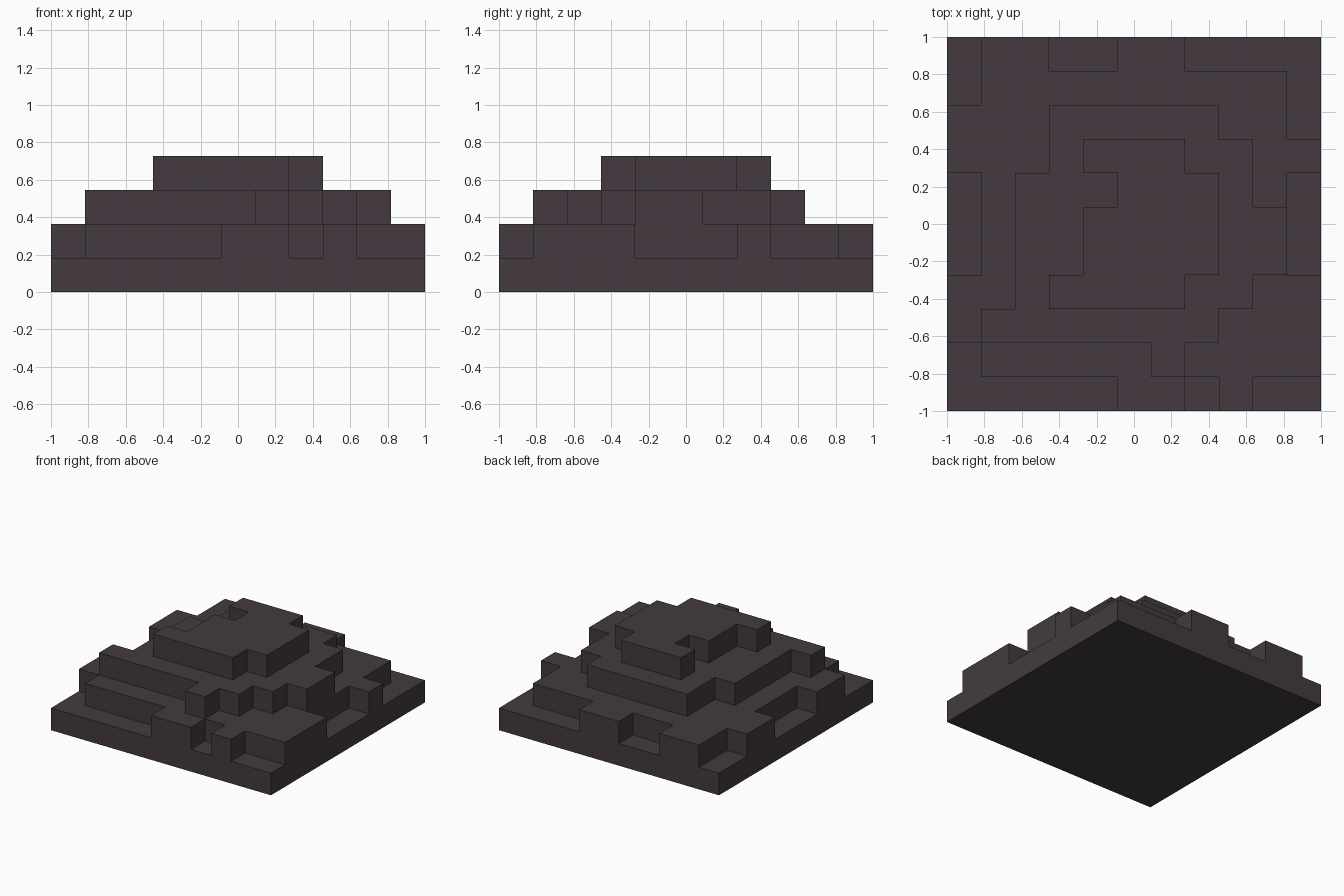
import bpy
import bmesh

cube = bpy.data.objects.get("Cube")
if cube:
    bpy.data.objects.remove(cube, do_unlink=True)

N = 11                # blocks along each side
S = 2 / N             # block size

stone = bpy.data.materials.new("dark_stone")
stone.use_nodes = True
COLOUR = (0.056, 0.042, 0.051, 1)
stone.diffuse_color = COLOUR
stone.node_tree.nodes["Principled BSDF"].inputs["Base Color"].default_value = COLOUR


def block(cols, rows):
    """Cells in a rectangle; both ends are included."""
    return {(i, j) for i in range(cols[0], cols[1] + 1)
            for j in range(rows[0], rows[1] + 1)}


def union(*rects):
    return set().union(*(block(c, r) for c, r in rects))


# Footprint of each tier, columns from -x and rows from the front
full = block((0, N - 1), (0, N - 1))
lower = full - union(
    ((0, 4), (0, 0)), ((7, 7), (0, 0)), ((9, 10), (0, 0)),   # front
    ((0, 0), (1, 1)), ((0, 0), (4, 6)), ((0, 0), (9, 10)),   # -x side
    ((10, 10), (4, 6)), ((10, 10), (8, 10)),                 # +x side
    ((3, 4), (10, 10)), ((7, 10), (10, 10)))                 # back
middle = union(
    ((6, 6), (1, 1)), ((1, 7), (2, 2)), ((2, 8), (3, 6)),
    ((9, 9), (4, 5)), ((3, 8), (7, 7)), ((3, 7), (8, 8)))
top = union(
    ((3, 6), (3, 3)), ((4, 7), (4, 5)), ((5, 7), (6, 6)), ((4, 6), (7, 7)))

tiers = [("base_slab", full), ("lower_step", lower),
         ("middle_step", middle), ("top_step", top)]


def build_tier(name, level, cells, above):
    """Exposed faces of one tier of blocks."""
    bm = bmesh.new()

    def quad(*corners):
        bm.faces.new([bm.verts.new((x * S - 1, y * S - 1, z * S))
                      for x, y, z in corners])

    lo, hi = level, level + 1
    for i, j in sorted(cells):
        ring = [(i, j), (i + 1, j), (i + 1, j + 1), (i, j + 1)]
        if (i, j) not in above:
            quad(*[(x, y, hi) for x, y in ring])
        if level == 0:
            quad(*[(x, y, lo) for x, y in reversed(ring)])
        sides = [(i, j - 1), (i + 1, j), (i, j + 1), (i - 1, j)]
        for k, neighbour in enumerate(sides):
            if neighbour not in cells:
                a, b = ring[k], ring[(k + 1) % 4]
                quad((*a, lo), (*b, lo), (*b, hi), (*a, hi))

    bmesh.ops.remove_doubles(bm, verts=bm.verts[:], dist=S / 100)
    mesh = bpy.data.meshes.new(name)
    bm.to_mesh(mesh)
    bm.free()
    mesh.materials.append(stone)
    bpy.context.collection.objects.link(bpy.data.objects.new(name, mesh))


for level, (name, cells) in enumerate(tiers):
    above = tiers[level + 1][1] if level + 1 < len(tiers) else set()
    build_tier(name, level, cells, above)
